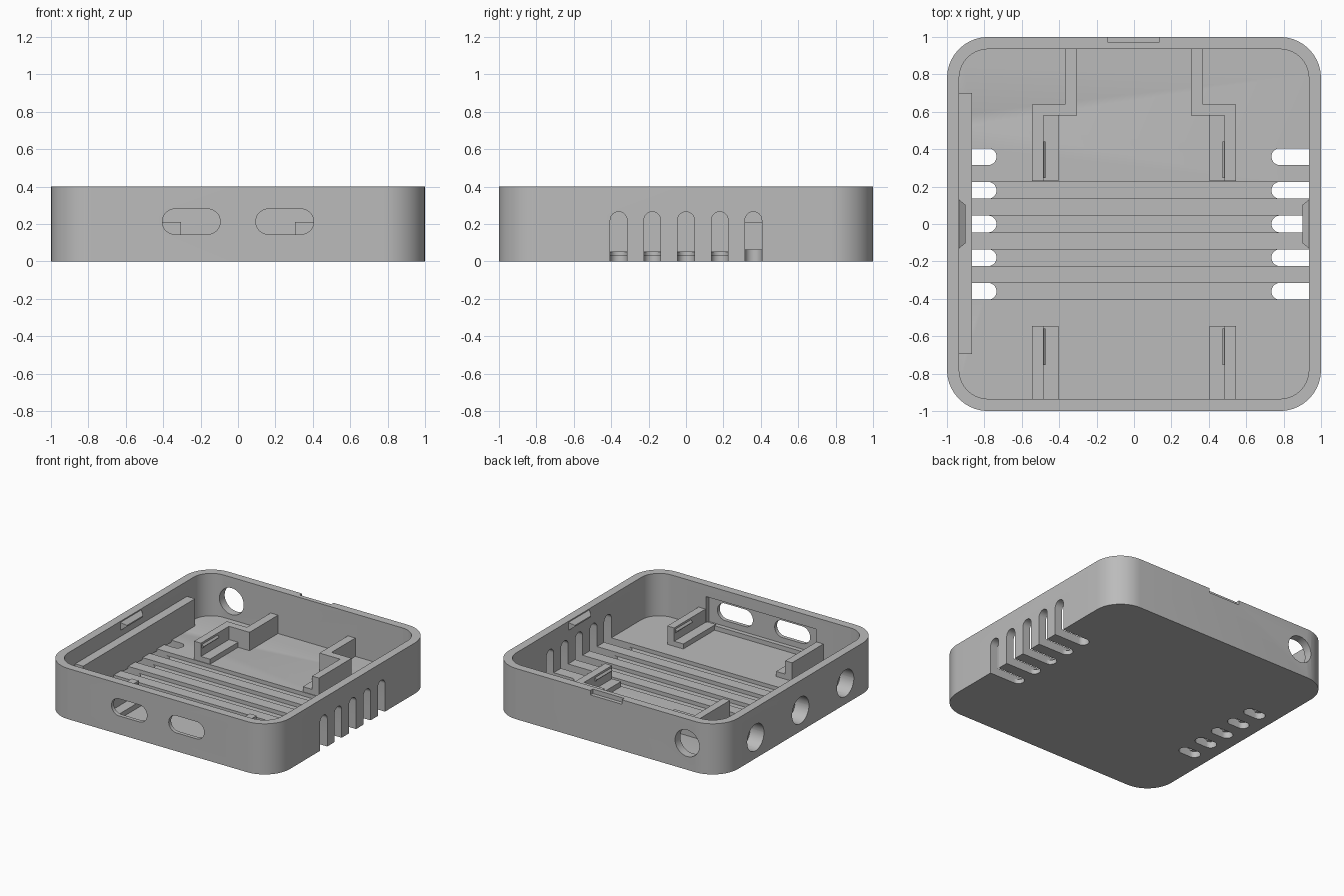
import bpy, bmesh, math

cube = bpy.data.objects.get("Cube")
if cube:
    bpy.data.objects.remove(cube, do_unlink=True)

grey = bpy.data.materials.new("plain_grey")
grey.use_nodes = True
COLOUR = (0.5, 0.5, 0.5, 1)
grey.diffuse_color = COLOUR
grey.node_tree.nodes["Principled BSDF"].inputs["Base Color"].default_value = COLOUR


def prism(name, outline, axis, lo, hi):
    """Extrude a 2D outline along an axis."""
    place = {"X": lambda u, v, w: (w, u, v),
             "Y": lambda u, v, w: (u, w, v),
             "Z": lambda u, v, w: (u, v, w)}[axis]
    bm = bmesh.new()
    face = bm.faces.new([bm.verts.new(place(u, v, lo)) for u, v in outline])
    ext = bmesh.ops.extrude_face_region(bm, geom=[face])
    a, b = place(0, 0, lo), place(0, 0, hi)
    bmesh.ops.translate(bm, vec=[q - p for p, q in zip(a, b)],
                        verts=[g for g in ext["geom"] if isinstance(g, bmesh.types.BMVert)])
    bmesh.ops.recalc_face_normals(bm, faces=bm.faces)
    mesh = bpy.data.meshes.new(name)
    bm.to_mesh(mesh)
    bm.free()
    mesh.materials.append(grey)
    obj = bpy.data.objects.new(name, mesh)
    bpy.context.collection.objects.link(obj)
    return obj


def rect(u0, u1, v0, v1):
    return [(u0, v0), (u1, v0), (u1, v1), (u0, v1)]


def rounded(u0, u1, v0, v1, r, steps=10):
    """Rectangle outline with round corners."""
    r = min(r, (u1 - u0) / 2 - 1e-4, (v1 - v0) / 2 - 1e-4)
    corners = [(u1 - r, v1 - r), (u0 + r, v1 - r), (u0 + r, v0 + r), (u1 - r, v0 + r)]
    return [(cu + r * math.cos(a), cv + r * math.sin(a))
            for q, (cu, cv) in enumerate(corners)
            for a in [math.pi / 2 * (q + i / steps) for i in range(steps + 1)]]


def cut(targets, outline, axis, lo, hi):
    """Subtract an extruded outline from each target."""
    cutter = prism("cutter", outline, axis, lo, hi)
    cutter.hide_render = True
    for obj in targets:
        mod = obj.modifiers.new("cut", "BOOLEAN")
        mod.operation = "DIFFERENCE"
        mod.solver = "EXACT"
        mod.object = cutter
        bpy.context.view_layer.objects.active = obj
        bpy.ops.object.modifier_apply(modifier=mod.name)
    bpy.data.objects.remove(cutter, do_unlink=True)


FLOOR, TOP, IN = 0.065, 0.4, 0.935

# Tray body and the thick strip on its right wall
tray = prism("tray", rounded(-1, 1, -1, 1, 0.22), "Z", 0, TOP)
cut([tray], rounded(-IN, IN, -IN, IN, 0.155), "Z", FLOOR, 1)
strip = prism("wall_strip", rect(-0.695, 0.7, 0.05, 0.28), "X", -0.96, -0.865)

# Vent slots in floor and left wall, joined by shallow floor grooves
for i in range(-2, 3):
    y = 0.18 * i
    y0, y1 = y - 0.045, y + 0.045
    if i < 2:
        cut([tray], rect(-0.8, 0.8, y0, y1), "Z", 0.035, 0.1)
    cut([tray], rounded(0.735, 1.2, y0, y1, 0.045), "Z", -0.1, 0.1)
    cut([tray], rounded(-0.91, -0.735, y0, y1, 0.045), "Z", -0.1, 0.1)
    cut([tray], rounded(y0, y1, -0.2, 0.265, 0.045), "X", 0.9, 1.1)

# Front recess and the two port openings
cut([tray], rect(-0.48, 0.48, 0.1, 0.31), "Y", -0.97, -0.9)
for x in (-0.25, 0.25):
    cut([tray], rounded(x - 0.155, x + 0.155, 0.145, 0.28, 0.0675), "Y", -1.1, -0.9)

# Blind round holes on the right wall, through hole at the back
R = 0.105
for y in (-0.56, 0, 0.56):
    cut([tray, strip], rounded(y - R, y + R, 0.165 - R, 0.165 + R, R), "X", -1.1, -0.88)
cut([tray], rounded(-0.71 - R, -0.71 + R, 0.21 - R, 0.21 + R, R), "Y", 0.85, 1.1)

# Opening notch in the rear rim
cut([tray], rect(-0.14, 0.135, 0.365, 0.5), "Y", 0.97, 1.1)

# Board supports, lid catches: one set per side
for s, side in ((1, "left"), (-1, "right")):
    def flip(points):
        return [(s * u, v) for u, v in points]

    def span(a, b):
        return sorted((s * a, s * b))

    back = [(0.37, 0.95), (0.37, 0.64), (0.545, 0.64), (0.545, 0.23),
            (0.485, 0.23), (0.485, 0.58), (0.305, 0.58), (0.305, 0.95)]
    prism(side + "_back_support", flip(back), "Z", 0.05, 0.21)
    prism(side + "_front_support", flip(rect(0.485, 0.545, -0.95, -0.545)), "Z", 0.05, 0.21)
    for where, y0, y1, n0, n1 in (("back", 0.23, 0.6, 0.245, 0.44),
                                  ("front", -0.95, -0.545, -0.755, -0.56)):
        prism(f"{side}_{where}_ledge", flip(rect(0.405, 0.5, y0, y1)), "Z", 0.05, 0.105)
        nub = [(0.49, 0.2), (0.472, 0.18), (0.472, 0.175), (0.49, 0.16)]
        prism(f"{side}_{where}_nub", flip(nub), "Y", n0, n1)

    # Lid catch tapering toward its tip
    catch = prism(side + "_lid_catch", rect(-0.135, 0.135, 0.325, 0.395), "X", s * 0.94, s * 0.9)
    for v in catch.data.vertices:
        if abs(v.co.x) < 0.92:
            v.co.y *= 0.75
            v.co.z = 0.36 + (v.co.z - 0.36) * 0.15

# Smooth round walls, crisp edges
for obj in bpy.context.collection.objects:
    if obj.type == "MESH" and grey.name in obj.data.materials:
        obj.data.shade_smooth()
        obj.data.set_sharp_from_angle(angle=math.radians(30))
